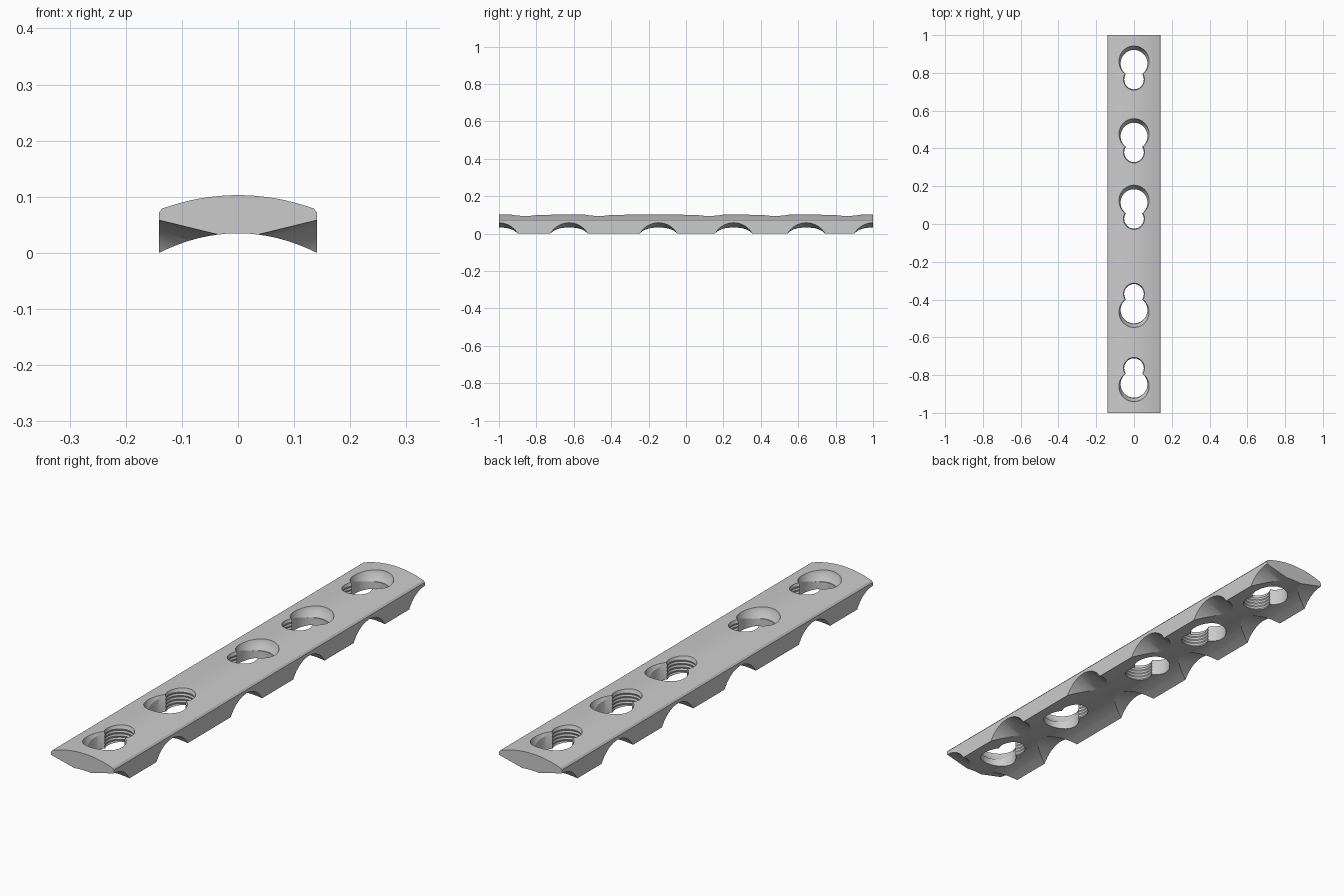
import bpy, bmesh, math
from mathutils import Matrix, Vector

if "Cube" in bpy.data.objects:
    bpy.data.objects.remove(bpy.data.objects["Cube"])

W = 0.141          # half width of the plate


def mesh_object(name, bm):
    bmesh.ops.recalc_face_normals(bm, faces=bm.faces)
    me = bpy.data.meshes.new(name)
    bm.to_mesh(me)
    bm.free()
    ob = bpy.data.objects.new(name, me)
    bpy.context.collection.objects.link(ob)
    return ob


def lathe(name, profile, y, seg=40):
    """Closed solid of revolution about a vertical axis at (0, y)."""
    bm = bmesh.new()
    rings = [[bm.verts.new((r * math.cos(2 * math.pi * i / seg),
                            y + r * math.sin(2 * math.pi * i / seg), z))
              for i in range(seg)] for r, z in profile]
    for a, b in zip(rings, rings[1:]):
        for i in range(seg):
            j = (i + 1) % seg
            bm.faces.new((a[i], a[j], b[j], b[i]))
    bm.faces.new(rings[0])
    bm.faces.new(rings[-1])
    return mesh_object(name, bm)


def cut(target, cutter):
    cutter.hide_render = True
    mod = target.modifiers.new("cut", 'BOOLEAN')
    mod.operation, mod.solver, mod.object = 'DIFFERENCE', 'EXACT', cutter
    bpy.context.view_layer.objects.active = target
    bpy.ops.object.modifier_apply(modifier=mod.name)
    bpy.data.objects.remove(cutter, do_unlink=True)


# Plate: arched cross-section extruded along y
bm = bmesh.new()
N = 16
top = [(-0.135 + 0.27 * i / N) for i in range(N + 1)]
bottom = [(W - 2 * W * i / N) for i in range(N + 1)]
section = [(-W, 0.072)] + [(x, 0.103 - 0.024 * (x / 0.135) ** 2) for x in top]
section += [(W, 0.072)] + [(x, 0.035 * (1 - (x / W) ** 2)) for x in bottom]
face = bm.faces.new([bm.verts.new((x, -1, z)) for x, z in section])
ext = bmesh.ops.extrude_face_region(bm, geom=[face])
bmesh.ops.translate(bm, vec=(0, 2, 0),
                    verts=[v for v in ext["geom"] if isinstance(v, bmesh.types.BMVert)])
plate = mesh_object("bone_plate", bm)

# Underside scallops: tilted cylinders on both long edges
R, slope = 0.118, 0.244
for y in (-1, -0.625, -0.147, 0.255, 0.643, 1):
    for side in (1, -1):
        axis = Vector((side, 0, slope)).normalized()
        rot = axis.to_track_quat('Z', 'Y').to_matrix().to_4x4()
        bm = bmesh.new()
        bmesh.ops.create_cone(bm, cap_ends=True, segments=32, radius1=R, radius2=R, depth=0.3,
                              matrix=Matrix.Translation((side * W, y, 0.055 - R)) @ rot)
        cut(plate, mesh_object("scallop_cutter", bm))

# Keyhole slots: wide hole with a bowl-shaped countersink, plus a narrow threaded hole
bowl = [(0.064, 0.062), (0.071, 0.074), (0.077, 0.086), (0.081, 0.098), (0.084, 0.13)]
thread = [(0.055, -0.05)] + [(0.055 - 0.003 * (i % 2), 0.024 + 0.007 * i) for i in range(11)]
thread += [(0.057, 0.104), (0.057, 0.13)]
for y, d in ((0.85, -1), (0.465, -1), (0.113, -1), (-0.455, 1), (-0.848, 1)):
    cut(plate, lathe("wide_hole_cutter", [(0.071, -0.05), (0.071, 0.13)], y))
    cut(plate, lathe("countersink_cutter", bowl, y - d * 0.011))
    cut(plate, lathe("threaded_hole_cutter", thread, y + d * 0.085, 32))

# Smooth the curved surfaces, keep crisp edges
plate.select_set(True)
bpy.context.view_layer.objects.active = plate
bpy.ops.object.shade_smooth_by_angle(angle=math.radians(25))
